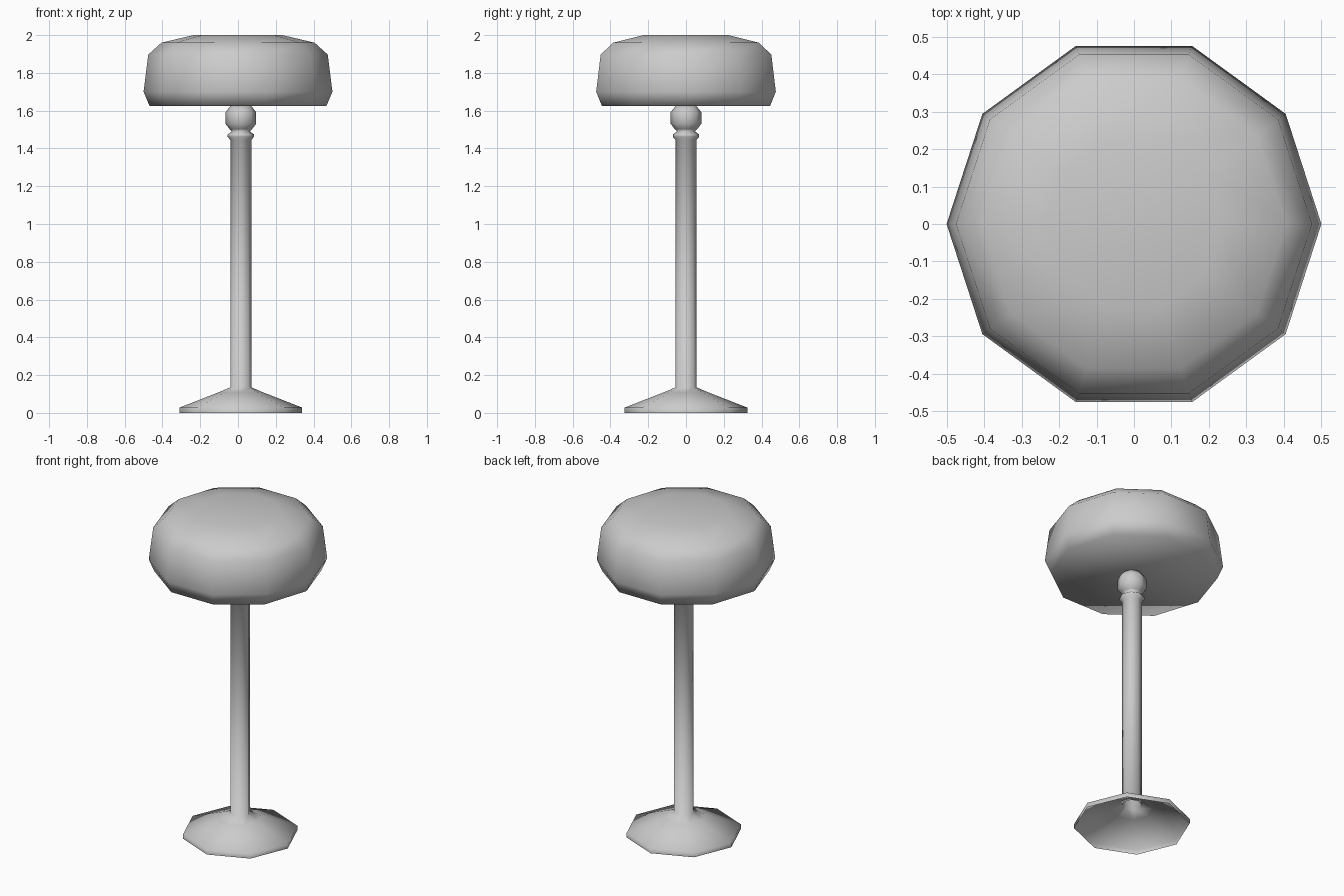
import bpy, bmesh
from math import cos, sin, tau

if "Cube" in bpy.data.objects:
    bpy.data.objects.remove(bpy.data.objects["Cube"])


def lathe(name, profile, sides, x=0.0, cap_start=False, cap_end=False):
    """Revolve (radius, z) points around a vertical axis."""
    bm = bmesh.new()
    rings = [[bm.verts.new((x + r * cos(tau * i / sides), r * sin(tau * i / sides), z))
              for i in range(sides)] for r, z in profile]
    for a, b in zip(rings, rings[1:]):
        for i in range(sides):
            j = (i + 1) % sides
            bm.faces.new((a[i], a[j], b[j], b[i]))
    if cap_start:
        bm.faces.new(rings[0][::-1])
    if cap_end:
        bm.faces.new(rings[-1])
    for f in bm.faces:
        f.smooth = True
    mesh = bpy.data.meshes.new(name)
    bm.to_mesh(mesh)
    bm.free()
    obj = bpy.data.objects.new(name, mesh)
    bpy.context.collection.objects.link(obj)
    return obj


# Hollow foot, column, collar and ball finial, slightly off the shade's axis
lathe("stand", [(0.325, 0), (0.325, 0.028), (0.12, 0.108), (0.056, 0.135),
                (0.056, 1.445), (0.07, 1.462), (0.07, 1.474), (0.048, 1.49),
                (0.06, 1.503), (0.081, 1.53), (0.081, 1.592), (0.055, 1.625)],
      8, x=0.015, cap_end=True)

# Ten-sided closed lampshade
lathe("shade", [(0.468, 1.625), (0.5, 1.70), (0.475, 1.897),
                (0.405, 1.96), (0.235, 2.0)],
      10, cap_start=True, cap_end=True)
